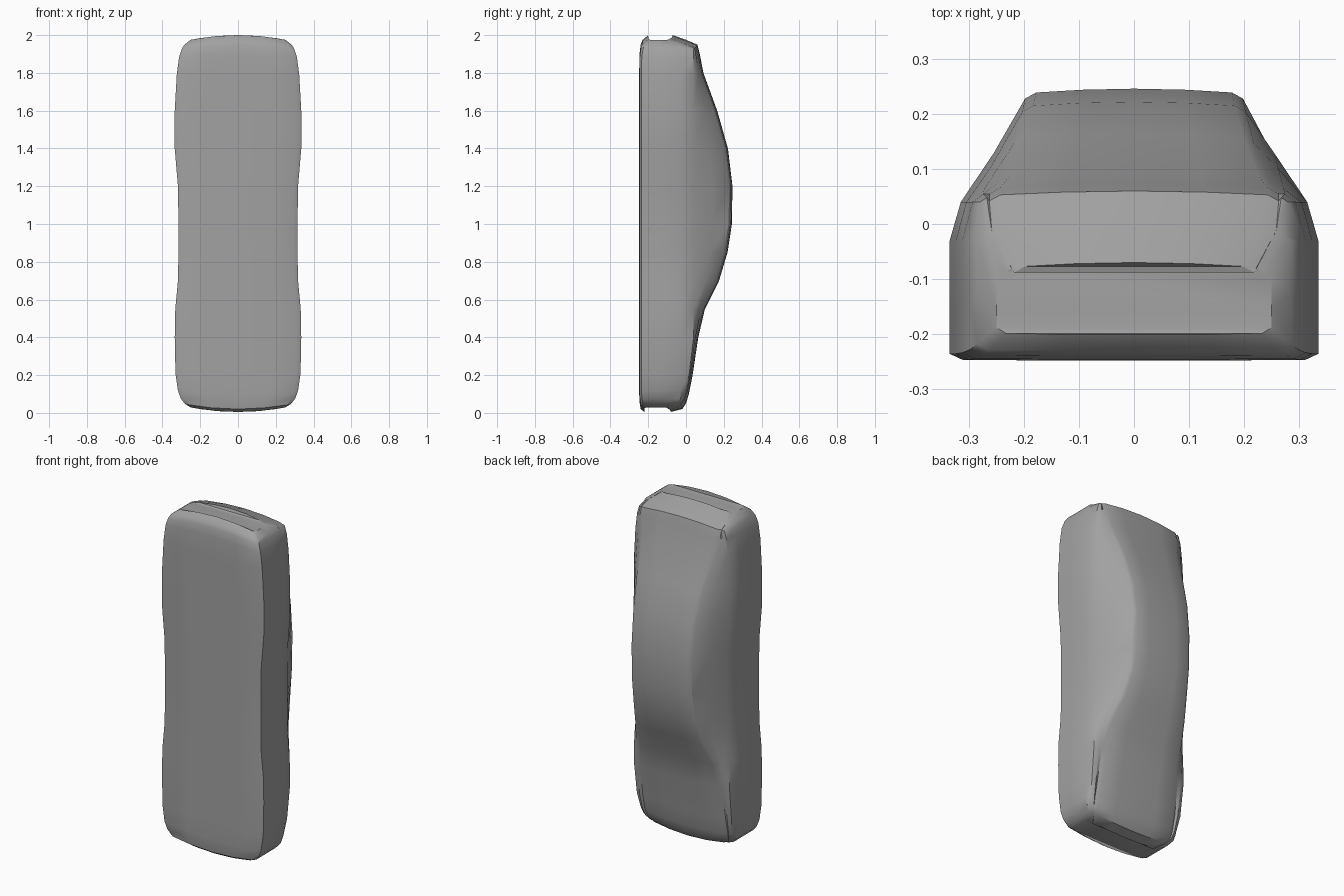
import bpy
import bmesh
import math

cube = bpy.data.objects.get("Cube")
if cube:
    bpy.data.objects.remove(cube, do_unlink=True)

paint = bpy.data.materials.new("body grey")
paint.use_nodes = True
GREY = (0.36, 0.36, 0.36, 1)
paint.diffuse_color = GREY
paint.node_tree.nodes["Principled BSDF"].inputs["Base Color"].default_value = GREY

# Stations along the length: z, half width, floor y, upper y, half width of upper panel
STATIONS = [
    (0.005, 0.25, -0.22, -0.08, 0.20),
    (0.02, 0.28, -0.24, -0.02, 0.24),
    (0.05, 0.302, -0.245, 0.0, 0.26),
    (0.10, 0.318, -0.248, 0.015, 0.265),
    (0.20, 0.331, -0.248, 0.035, 0.265),
    (0.40, 0.335, -0.248, 0.065, 0.26),
    (0.55, 0.332, -0.248, 0.10, 0.25),
    (0.70, 0.318, -0.248, 0.175, 0.215),
    (0.85, 0.315, -0.248, 0.22, 0.195),
    (1.00, 0.315, -0.248, 0.243, 0.19),
    (1.20, 0.318, -0.248, 0.246, 0.19),
    (1.40, 0.335, -0.248, 0.222, 0.195),
    (1.60, 0.335, -0.248, 0.165, 0.21),
    (1.80, 0.324, -0.248, 0.092, 0.24),
    (1.90, 0.312, -0.246, 0.073, 0.255),
    (1.95, 0.298, -0.24, 0.06, 0.255),
    (1.975, 0.285, -0.23, 0.0, 0.25),
    (2.00, 0.25, -0.20, -0.07, 0.21),
]


def half_section(w, floor, top, r):
    """Outline from the floor centre, round the side, to the roof centre."""
    shoulder = min(-0.03, top - 0.03)
    belt = min(0.04, top - 0.018)
    return [
        (0, floor), (w * 0.5, floor), (w * 0.93, floor + 0.001),
        (w, floor + 0.012), (w, (floor + shoulder) / 2), (w, shoulder),
        (max(w * 0.94, r), belt), ((w * 0.94 + r) / 2, (belt + top - 0.012) / 2 + 0.004),
        (r + 0.008, top - 0.018), (r - 0.012, top - 0.007),
        (r * 0.5, top - 0.002), (0, top),
    ]


def bowed(x, z):
    """Curve the nose and tail back towards the corners."""
    t = z - 1
    return z - math.copysign(0.4 * x * x * abs(t) ** 8, t)


# Loft the closed body shell through the stations
bm = bmesh.new()
rings = []
for z, w, floor, top, r in STATIONS:
    side = half_section(w, floor, top, r)
    loop = side + [(-x, y) for x, y in side[-2:0:-1]]
    rings.append([bm.verts.new((x, y, bowed(x, z))) for x, y in loop])
count = len(rings[0])
for a, b in zip(rings, rings[1:]):
    for i in range(count):
        j = (i + 1) % count
        bm.faces.new((a[i], a[j], b[j], b[i]))

# Close nose and tail with strips between the floor and roof edges
half = count // 2
for ring in (rings[0], rings[-1]):
    for i in range(half):
        lo, hi = ring[i], ring[i + 1]
        if i == 0:
            bm.faces.new((ring[0], ring[1], ring[-1]))
        elif i == half - 1:
            bm.faces.new((ring[half - 1], ring[half], ring[half + 1]))
        else:
            bm.faces.new((lo, hi, ring[-i - 1], ring[-i]))
bmesh.ops.recalc_face_normals(bm, faces=bm.faces)

mesh = bpy.data.meshes.new("body_shell")
bm.to_mesh(mesh)
bm.free()
mesh.materials.append(paint)
body = bpy.data.objects.new("body_shell", mesh)
bpy.context.collection.objects.link(body)

# Smooth panels, sharp floor and end edges
bpy.ops.object.select_all(action="DESELECT")
body.select_set(True)
bpy.context.view_layer.objects.active = body
bpy.ops.object.shade_smooth_by_angle(angle=math.radians(32))
